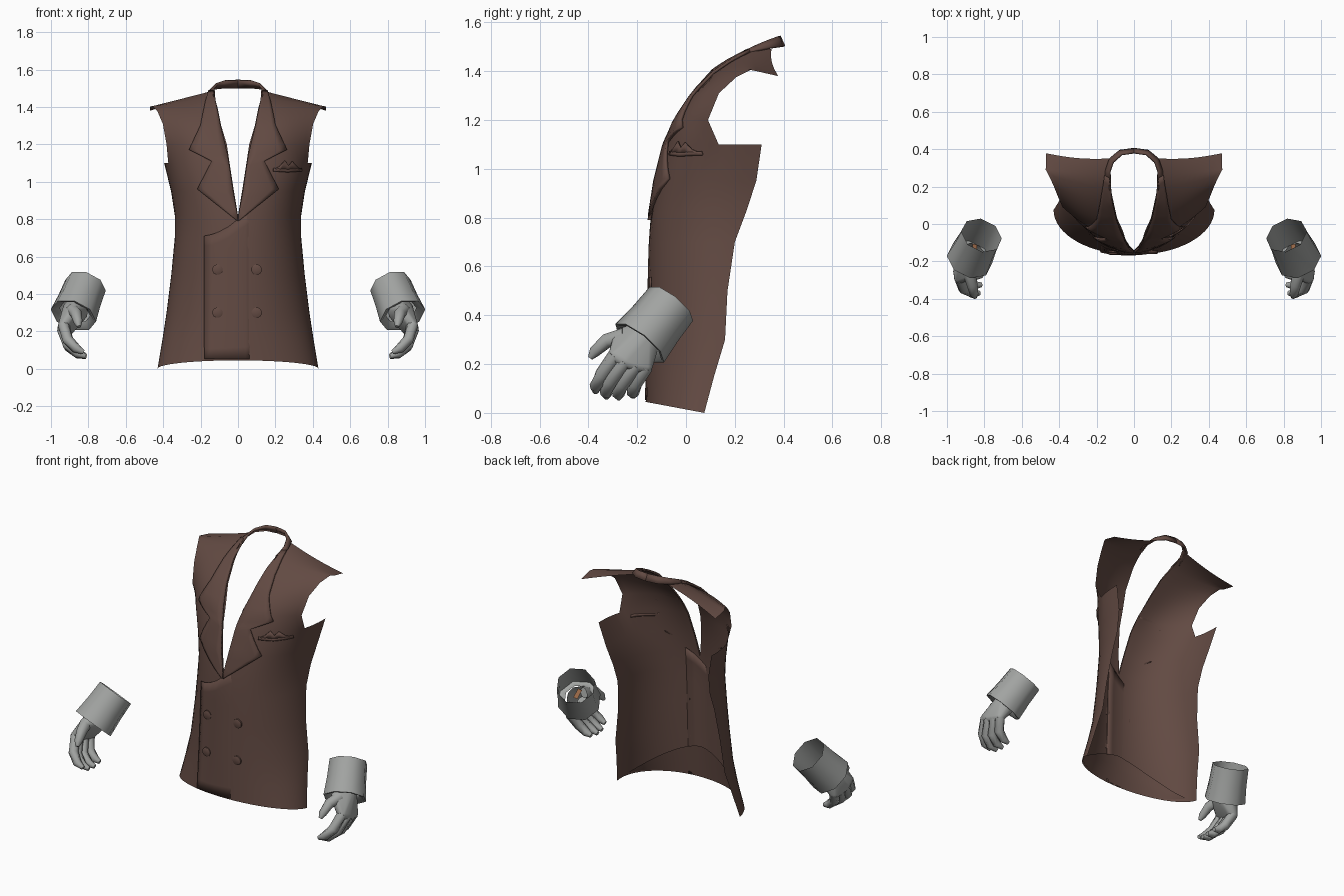
import bpy, bmesh, math
from mathutils import Vector
from mathutils.bvhtree import BVHTree

if "Cube" in bpy.data.objects:
    bpy.data.objects.remove(bpy.data.objects["Cube"])


def material(name, rgb):
    m = bpy.data.materials.new(name)
    m.diffuse_color = (*rgb, 1)
    m.use_nodes = True
    m.node_tree.nodes["Principled BSDF"].inputs["Base Color"].default_value = m.diffuse_color
    return m


BROWN = material("brown_cloth", (0.122, 0.068, 0.055))
GREY = material("grey_glove", (0.36, 0.37, 0.36))
TAN = material("tan_lining", (0.30, 0.13, 0.06))


def finish(name, bm, mat, mirror=False, thick=0, angle=35):
    me = bpy.data.meshes.new(name)
    bm.to_mesh(me)
    bm.free()
    me.materials.append(mat)
    me.shade_smooth()
    me.set_sharp_from_angle(angle=math.radians(angle))
    ob = bpy.data.objects.new(name, me)
    bpy.context.collection.objects.link(ob)
    if thick:
        s = ob.modifiers.new("thickness", 'SOLIDIFY')
        s.thickness, s.offset = thick, 0
    if mirror:
        m = ob.modifiers.new("mirror", 'MIRROR')
        m.merge_threshold = 0.0005
    return ob


def sheet(rows):
    """Quads between neighbouring rows; a shorter row narrows the sheet."""
    bm = bmesh.new()
    vs = [[bm.verts.new(p) for p in r] for r in rows]
    for a, b in zip(vs, vs[1:]):
        for i in range(min(len(a), len(b)) - 1):
            bm.faces.new((a[i], a[i + 1], b[i + 1], b[i]))
    return bm


def tube(bm, path, radii, sides=8, caps=True, axis=None):
    path = [Vector(p) for p in path]
    rings = []
    for i, (p, r) in enumerate(zip(path, radii)):
        d = axis or (path[min(i + 1, len(path) - 1)] - path[max(i - 1, 0)])
        q = d.to_track_quat('Z', 'Y')
        rings.append([bm.verts.new(p + q @ Vector((r * math.cos(a), r * math.sin(a), 0)))
                      for a in (2 * math.pi * (k + .5) / sides for k in range(sides))])
    for a, b in zip(rings, rings[1:]):
        for k in range(sides):
            j = (k + 1) % sides
            bm.faces.new((a[k], a[j], b[j], b[k]))
    if caps:
        bm.faces.new(rings[0][::-1])
        bm.faces.new(rings[-1])


# Waistcoat body, lower rows: height, half width, front y, back y, roundness, opening x
N, ARM = 16, 12
LOWER = [(0.0, .43, -.165, .075, 2.0, 0), (.15, .405, -.163, .115, 2.0, 0),
         (.3, .382, -.16, .16, 2.0, 0), (.5, .357, -.155, .17, 2.0, 0),
         (.7, .338, -.15, .20, 2.1, 0), (.82, .338, -.14, .245, 2.2, 0),
         (.95, .358, -.12, .288, 2.35, .022), (1.1, .395, -.083, .31, 2.5, .045)]
rows = []
for z, w, yf, yb, n, xi in LOWER:
    t0 = math.asin((xi / w) ** (n / 2))
    row = []
    for i in range(N + 1):
        t = t0 + (math.pi / 2 - t0) * i / N
        y = yb - (yb - yf) * max(math.cos(t), 0) ** (2 / n)
        zz = z if z else .045 - .187 * (y - yf)
        row.append((w * math.sin(t) ** (2 / n), y, zz))
    rows.append(row)
# Upper rows: neck edge point, armhole edge point, forward bulge
UPPER = [((.06, -.035, 1.2), (.382, .09, 1.2), .05), ((.09, .03, 1.3), (.402, .135, 1.31), .036),
         ((.11, .12, 1.4), (.43, .205, 1.375), .022), ((.125, .19, 1.447), (.458, .265, 1.405), .01),
         ((.13, .27, 1.487), (.472, .29, 1.40), .004), ((.125, .35, 1.492), (.47, .378, 1.38), .012)]
for a, b, bulge in UPPER:
    a, b = Vector(a), Vector(b)
    rows.append([a.lerp(b, i / ARM) - Vector((0, bulge * math.sin(math.pi * i / ARM), 0))
                 for i in range(ARM + 1)])
body = sheet(rows)
body.normal_update()
tree = BVHTree.FromBMesh(body)
finish("waistcoat_body", body, BROWN, mirror=True, angle=60)


def on_body(x, z, lift):
    """Point on the front of the cloth, raised by lift."""
    s = -1 if x < 0 else 1
    p = tree.ray_cast(Vector((abs(x), -5, z)), Vector((0, 1, 0)))[0]
    if p is None:
        p = tree.find_nearest(Vector((abs(x), .27 if z > 1.4 else -.1, z)))[0]
    return Vector((s * p.x, p.y - lift, p.z + (lift * .5 if z > 1.3 else 0)))


# Notched lapels: fold edge x,z and outer edge x,z
LAPEL = [(.003, .825, .004, .79), (.026, .95, .215, .96), (.045, 1.08, .14, 1.11),
         (.055, 1.14, .26, 1.17), (.094, 1.3, .20, 1.3), (.114, 1.4, .175, 1.42),
         (.131, 1.48, .157, 1.478)]
lapel = []
for p, q in zip(LAPEL, LAPEL[1:]):
    for k in range(4):
        xa, za, xb, zb = (u + (v - u) * k / 4 for u, v in zip(p, q))
        lapel.append([on_body(xa + (xb - xa) * i / 5, za + (zb - za) * i / 5, .009)
                      for i in range(6)])
xa, za, xb, zb = LAPEL[-1]
lapel.append([on_body(xa + (xb - xa) * i / 5, za, .009) for i in range(6)])
finish("lapels", sheet(lapel), BROWN, mirror=True, thick=.012)

# Collar band round the back of the neck
low = [(.158, .23, 1.468), (.15, .29, 1.485), (.128, .35, 1.497), (.075, .392, 1.502), (0, .402, 1.502)]
top = [(.126, .22, 1.47), (.128, .28, 1.50), (.112, .33, 1.523), (.066, .372, 1.54), (0, .382, 1.543)]
finish("collar", sheet([low, top]), BROWN, mirror=True, thick=.012)

# Overlapping front panel, sinking into the cloth on one side
TOPS = [(-.18, .71), (-.14, .718), (-.1, .733), (-.05, .76), (0, .80), (.04, .83), (.09, .86)]
panel = []
for k in range(13):
    panel.append([on_body(x, .052 + (zt - .052) * k / 12, .009 - .012 * (x + .18) / .27)
                  for x, zt in TOPS])
finish("front_overlap", sheet(panel), BROWN, thick=.004)

# Arched hem facing on the inside
facing = []
for k in range(4):
    facing.append([on_body(.4 * i / 10, .05 - .1 * (.4 * i / 10) ** 2 +
                           .2 * (1 - (i / 10) ** 1.5) * k / 3, -.004 - .004 * k)
                   for i in range(10, -1, -1)])
finish("hem_facing", sheet(facing), BROWN, mirror=True)

# Four buttons
bm = bmesh.new()
for x in (-.11, .1):
    for z in (.3, .53):
        p = on_body(x, z, .006 if x < 0 else 0)
        tube(bm, [p + Vector((0, d, 0)) for d in (0, -.009, -.012)], (.028, .028, .022), 12,
             axis=Vector((0, -1, 0)))
finish("buttons", bm, BROWN)

# Breast pocket welt and folded pocket square
welt = [[on_body(.19 + .15 * i / 6, z + .006 * abs(i - 3) / 3, .005) for i in range(7)]
        for z in (1.05, 1.066)]
finish("pocket_welt", sheet(welt), BROWN, thick=.008)
PEAKS = [(.2, 1.07), (.225, 1.085), (.25, 1.113), (.27, 1.085), (.29, 1.108), (.315, 1.08), (.33, 1.07)]
square = [[on_body(x, 1.06, .005) for x, z in PEAKS], [on_body(x, z, .008) for x, z in PEAKS]]
finish("pocket_square", sheet(square), BROWN, thick=.006)

# Glove cuffs: open tubes with a rolled lower rim
up, lo = Vector((.815, -.06, .447)), Vector((.88, -.19, .285))
bm = bmesh.new()
tube(bm, [up, up.lerp(lo, .5), lo, lo, lo.lerp(up, .12)], (.113, .117, .127, .115, .085),
     8, False, lo - up)
finish("cuffs", bm, GREY, mirror=True, angle=60)

# Palms: hull around wrist and knuckles, left open inside the cuff
KNUCKLE = [(.932, -.29, .235), (.938, -.25, .212), (.932, -.205, .197), (.922, -.165, .19)]
MID = [(.91, -.345, .155), (.91, -.31, .13), (.902, -.262, .118), (.893, -.208, .12)]
END = [(.865, -.37, .108), (.86, -.328, .082), (.852, -.278, .077), (.85, -.218, .082)]
TIP = [(.825, -.37, .088), (.815, -.325, .066), (.81, -.275, .063), (.815, -.217, .07)]
bm = bmesh.new()
wrist = lo.lerp(up, .15)
for c, r in [(wrist, .07), (Vector((.875, -.265, .315)), .033)] + [(Vector(k), .029) for k in KNUCKLE]:
    g = bmesh.ops.create_icosphere(bm, subdivisions=2, radius=r)
    bmesh.ops.translate(bm, verts=g['verts'], vec=c)
res = bmesh.ops.convex_hull(bm, input=bm.verts[:])
junk = set(res['geom_interior']) | set(res['geom_unused'])
bmesh.ops.delete(bm, geom=[v for v in junk if isinstance(v, bmesh.types.BMVert)], context='VERTS')
axis = (up - lo).normalized()
bmesh.ops.delete(bm, geom=[f for f in bm.faces
                           if (f.calc_center_median() - wrist).dot(axis) > .035], context='FACES')
finish("palms", bm, GREY, mirror=True, angle=60)

# Curled fingers and thumbs
bm = bmesh.new()
for k, m, e, t in zip(KNUCKLE, MID, END, TIP):
    tube(bm, [k, m, e, t], (.031, .03, .026, .013))
tube(bm, [(.885, -.25, .315), (.865, -.325, .295), (.855, -.375, .25), (.85, -.392, .225)],
     (.036, .031, .024, .011))
finish("fingers", bm, GREY, mirror=True, angle=60)

# Small lining tab across the middle of each cuff
mid, side = lo.lerp(up, .45), axis.cross(Vector((1, 0, 0))).normalized()
wide = side.cross(axis)
tab = [[mid + wide * i + side * j for i in (-.013, .013)] for j in (-.03, .03)]
finish("lining_tab", sheet(tab), TAN, mirror=True)
